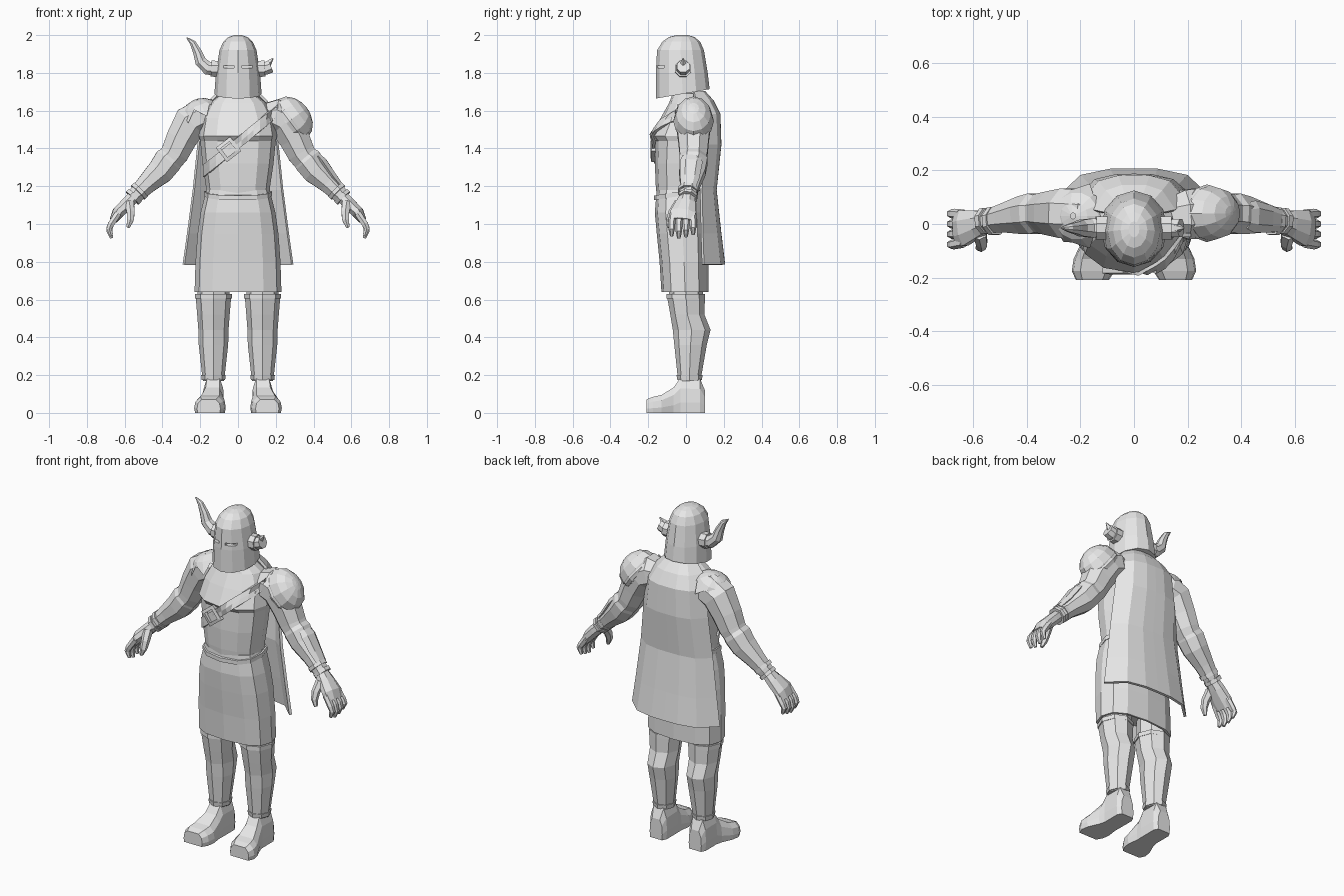
import bpy, bmesh
from math import sin, cos, pi, radians, copysign
from mathutils import Vector
from mathutils.bvhtree import BVHTree

if "Cube" in bpy.data.objects:
    bpy.data.objects.remove(bpy.data.objects["Cube"])

grey = bpy.data.materials.new("plain_grey")
grey.use_nodes = True
grey.diffuse_color = (0.8, 0.8, 0.8, 1)
grey.node_tree.nodes["Principled BSDF"].inputs["Base Color"].default_value = (0.8, 0.8, 0.8, 1)
Y = Vector((0, 1, 0))


def skin(name, rings, caps=True, closed=True, thick=0):
    """Bridge rows of points into one flat-shaded object."""
    bm = bmesh.new()
    rows = [[bm.verts.new(p) for p in ring] for ring in rings]
    n = len(rows[0])
    for a, b in zip(rows, rows[1:]):
        for i in range(n if closed else n - 1):
            j = (i + 1) % n
            bm.faces.new((a[i], a[j], b[j], b[i]))
    if caps and closed:
        bm.faces.new(rows[0])
        bm.faces.new(rows[-1])
    bmesh.ops.recalc_face_normals(bm, faces=bm.faces)
    me = bpy.data.meshes.new(name)
    bm.to_mesh(me)
    bm.free()
    me.materials.append(grey)
    ob = bpy.data.objects.new(name, me)
    bpy.context.collection.objects.link(ob)
    if thick:
        mod = ob.modifiers.new("thickness", 'SOLIDIFY')
        mod.thickness = thick
        mod.offset = 0
    return ob


def section(z, hw, yf, yb, cx=0, n=12, p=2.0, tilt=0):
    """Horizontal rounded ring with a corner at the front."""
    pts = []
    for i in range(n):
        a = -pi / 2 + 2 * pi * i / n
        c, s = cos(a), sin(a)
        x = cx + hw * copysign(abs(c) ** (2 / p), c)
        y = (yf + yb) / 2 + (yb - yf) / 2 * copysign(abs(s) ** (2 / p), s)
        pts.append(Vector((x, y, z + tilt * y)))
    return pts


def tower(name, rows, **kw):
    return skin(name, [section(*r, **kw) for r in rows])


def sweep(name, pts, radii, n=8, side=1):
    """Tube along a path; a radius may be a pair (across, along y)."""
    pts = [Vector((p[0] * side, p[1], p[2])) for p in pts]
    rings = []
    for i, p in enumerate(pts):
        t = (pts[min(i + 1, len(pts) - 1)] - pts[max(i - 1, 0)]).normalized()
        u = t.cross(Y).normalized()
        v = t.cross(u)
        r = radii[i]
        ra, rb = r if isinstance(r, tuple) else (r, r)
        rings.append([p + u * ra * cos(2 * pi * (k + .5) / n) + v * rb * sin(2 * pi * (k + .5) / n)
                      for k in range(n)])
    return skin(name, rings)


def dome(name, c, axis, size, angles, n=12, jag=0):
    """Rounded shell around an axis, with an optional torn edge."""
    c, up = Vector(c), Vector(axis).normalized()
    d = up.cross(Y)
    rings = []
    for k, deg in enumerate(angles):
        ring = []
        for i in range(n):
            a = radians(deg + (jag * (i % 2) if k == 0 else 0))
            th = 2 * pi * i / n
            ring.append(c + up * size[2] * sin(a)
                        + (d * size[0] * cos(th) + Y * size[1] * sin(th)) * cos(a))
        rings.append(ring)
    return skin(name, rings, caps=jag == 0)


# Torso with the draped upper chest, and neck
torso = tower("torso", [
    (1.10, .165, -.15, .10), (1.20, .17, -.16, .10), (1.32, .188, -.165, .11),
    (1.44, .20, -.162, .12), (1.465, .207, -.182, .13), (1.56, .19, -.135, .13),
    (1.64, .15, -.09, .10), (1.69, .085, -.07, .07)], p=2.3)
tower("neck", [(1.6, .08, -.07, .08), (1.78, .075, -.07, .07)], n=8)

# Skirt with a hollow hem
tower("skirt", [
    (1.18, .168, -.155, .10), (1.06, .198, -.165, .112), (.95, .214, -.155, .118),
    (.80, .225, -.14, .12), (.64, .23, -.13, .12), (.64, .218, -.118, .108),
    (.74, .2, -.11, .1)], p=2.6)

# Belt that dips at the front
belt = []
for dz, grow in ((-.012, -.01), (-.012, .008), (.012, .008), (.012, -.01)):
    ring = section(1.165 + dz, .172 + grow, -.162 - grow, .105 + grow, p=2.4)
    belt.append([p + Vector((0, 0, -.025 * max(0, -p.y / .16))) for p in ring])
skin("belt", belt, caps=False)

# Chest strap laid on the torso
bvh = BVHTree.FromPolygons([v.co for v in torso.data.vertices],
                           [tuple(f.vertices) for f in torso.data.polygons])


def chest_y(x, z):
    hit = bvh.ray_cast(Vector((x, -1, z)), Y)[0]
    return hit.y if hit else -.03


strap = []
for i in range(13):
    x = -.178 + .39 * i / 12
    z = 1.285 + .82 * (x + .175)
    strap.append([Vector((x, chest_y(x, z + o) - .012, z + o)) for o in (-.033, 0, .033)])
skin("chest_strap", strap, closed=False, thick=.014)

# Diamond buckle frame on the strap
centre = Vector((-.05, chest_y(-.05, 1.395) - .018, 1.395))
frame = []
for r, y in ((.042, .01), (.042, -.014), (.068, -.01), (.068, .012), (.042, .01)):
    frame.append([centre + Vector((r * cos(a), y, r * sin(a)))
                  for a in (radians(38 + 45 + 90 * k) for k in range(4))])
skin("buckle", frame, caps=False)

# Cape
cape = []
for z, hw, yb, ye in ((1.70, .10, .095, .04), (1.65, .15, .14, .05), (1.58, .19, .175, .08),
                      (1.42, .21, .18, .09), (1.18, .235, .155, .08), (.95, .265, .18, .085),
                      (.785, .288, .20, .09)):
    cape.append([Vector((hw * t, yb + (ye - yb) * t ** 4, z))
                 for t in (-1, -.68, -.3, 0, .3, .68, 1)])
skin("cape", cape, closed=False, thick=.015)

# Helmet with cut eye slits
helmet = tower("helmet", [
    (1.692, .125, -.16, .125), (1.80, .117, -.16, .115), (1.92, .098, -.153, .095),
    (1.965, .078, -.125, .075), (1.99, .05, -.09, .045), (2.0, .02, -.05, .01)], tilt=0)
for v in helmet.data.vertices:
    if v.co.z < 1.7:
        v.co.z += .175 * v.co.y
for s, label in ((1, "left"), (-1, "right")):
    slit = skin(label + "_slit_cutter", [
        [Vector((s * .048 + dx, y, 1.833 + dz)) for dx, dz in
         ((-.028, -.007), (.028, -.007), (.028, .007), (-.028, .007))] for y in (-.2, -.115)])
    slit.hide_render = True
    slit.hide_viewport = True
    cut = helmet.modifiers.new(label + "_slit", 'BOOLEAN')
    cut.object = slit
    cut.operation = 'DIFFERENCE'
    cut.solver = 'EXACT'
    sweep(label + "_horn_socket", [(.095, -.015, 1.82), (.142, -.015, 1.823)], [.046, .046], side=s)

# Whole horn on the right, broken stub on the left
sweep("right_horn", [(.1, -.015, 1.82), (.16, -.015, 1.825), (.198, -.015, 1.86), (.215, -.015, 1.91),
                     (.24, -.015, 1.96), (.272, -.015, 1.987)],
      [.04, .038, .033, .025, .017, .003], side=-1)
sweep("left_horn_stub", [(.1, -.015, 1.82), (.15, -.015, 1.825), (.175, -.015, 1.835)], [.04, .037, .036])
sweep("left_horn_splinter", [(.155, -.015, 1.845), (.186, -.015, 1.878)], [.022, .003], n=5)

# Shoulder guard on the left, torn cloth on the right
dome("left_shoulder_guard", (.285, .04, 1.555), (.8, 0, .6), (.13, .104, .10), (-22, 0, 28, 52, 74, 86))
dome("left_guard_rim", (.272, .04, 1.545), (.8, 0, .6), (.128, .108, .05), (-20, 0, 20))
dome("right_torn_cloth", (-.185, .03, 1.545), (-.35, 0, .94), (.125, .125, .122),
     (8, 45, 65, 85), n=14, jag=28)

for s, label in ((1, "left"), (-1, "right")):
    # Arm, bracer and wrist bands
    sweep(label + "_upper_arm", [(.13, .03, 1.57), (.19, .035, 1.57), (.25, .04, 1.54), (.30, .04, 1.45),
                                 (.335, .04, 1.375), (.38, .035, 1.31)],
          [.07, .10, .10, .088, .08, .07], side=s)
    sweep(label + "_forearm", [(.335, .04, 1.37), (.37, .038, 1.335), (.41, .033, 1.28),
                               (.48, .022, 1.215), (.555, .008, 1.14)],
          [.068, .082, .076, .058, .043], side=s)
    for k in (0, 1):
        x, z = .515 + .03 * k, 1.182 - .03 * k
        sweep(label + "_wrist_band_" + "ab"[k], [(x, .012, z), (x + .015, .01, z - .015)],
              [.056 - .004 * k] * 2, side=s)
    # Hand
    sweep(label + "_palm", [(.55, .008, 1.145), (.585, 0, 1.11), (.635, -.015, 1.06), (.66, -.02, 1.02)],
          [(.035, .042), (.036, .055), (.034, .072), (.022, .07)], side=s)
    for k in range(4):
        y = -.076 + .038 * k
        drop = .012 * abs(k - 1.2)
        sweep(label + "_finger_" + "abcd"[k],
              [(.635, y * .9, 1.055), (.672, y, 1.0), (.682, y, .96 + drop), (.67, y, .922 + drop)],
              [.02, .019, .017, .009], n=6, side=s)
    sweep(label + "_thumb", [(.575, -.035, 1.11), (.568, -.07, 1.06), (.57, -.085, 1.02), (.582, -.09, .982)],
          [.028, .024, .02, .01], n=6, side=s)

    # Leg, knee cuff and ankle cuff
    leg = s * .13
    tower(label + "_leg", [
        (.17, .055, -.038, .078, leg), (.20, .06, -.045, .082, leg), (.36, .078, -.062, .11, leg),
        (.44, .08, -.07, .13, leg), (.52, .086, -.083, .098, leg), (.615, .094, -.10, .10, leg),
        (.63, .085, -.09, .09, leg), (.8, .085, -.09, .09, leg)], n=8)
    tower(label + "_knee_cuff", [(.605, .097, -.104, .10, leg), (.63, .097, -.104, .10, leg)], n=8)
    tower(label + "_ankle_cuff", [(.175, .062, -.046, .084, leg), (.20, .065, -.05, .088, leg)], n=8)

    # Boot lofted from heel to toe
    boot = []
    for y, cx, hw, h in ((.10, .13, .042, .12), (.075, .13, .056, .18), (-.03, .13, .056, .185),
                         (-.065, .135, .06, .135), (-.13, .145, .08, .095),
                         (-.175, .152, .08, .085), (-.208, .155, .062, .072)):
        boot.append([Vector((s * cx + hw * fx, y, h * fz)) for fx, fz in
                     ((-.94, 0), (-1, .3), (-.92, .7), (-.6, 1), (.6, 1), (.92, .7), (1, .3), (.94, 0))])
    skin(label + "_boot", boot)

# Raised plate on the left forearm
sweep("left_forearm_plate", [(.425, .03, 1.36), (.45, .028, 1.33), (.505, .02, 1.25), (.555, .012, 1.19)],
      [(.016, .05), (.024, .06), (.022, .052), (.014, .038)], n=6)
